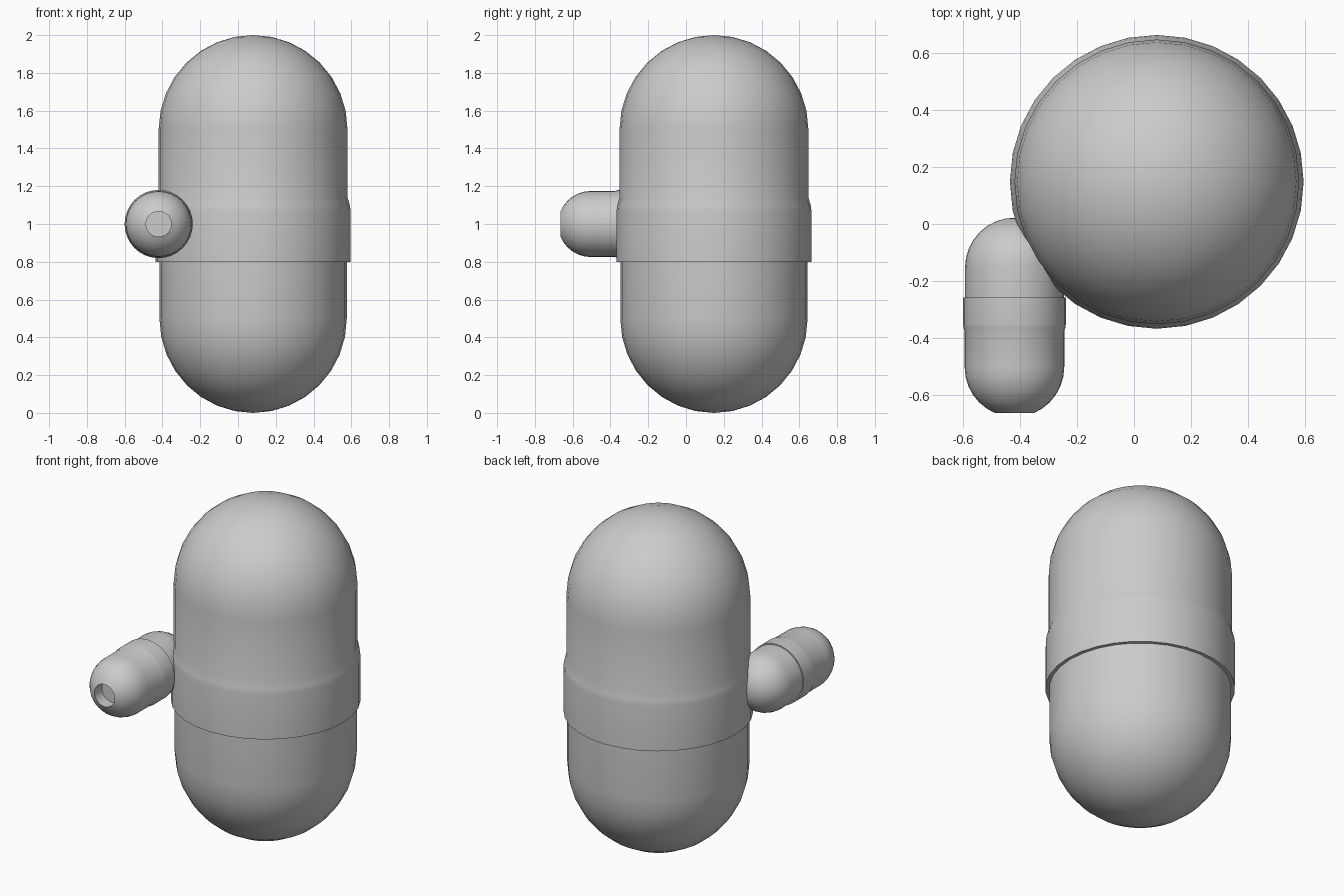
import bpy, bmesh, math

if "Cube" in bpy.data.objects:
    bpy.data.objects.remove(bpy.data.objects["Cube"])

SEGMENTS = 32
RINGS = 8


def arc(radius, centre, start, end, steps):
    """Profile points (r, z) on a circle; angles in degrees up from the equator."""
    pts = []
    for i in range(steps + 1):
        a = math.radians(start + (end - start) * i / steps)
        pts.append((max(0.0, radius * math.cos(a)), centre + radius * math.sin(a)))
    return pts


def capsule_profile(hole_depth=0.0):
    # rounded bottom half, raised collar, rounded top half
    low = arc(0.496, 0, -90, 0, RINGS)
    low = [(r, -0.5 + z * 0.5 / 0.496) for r, z in low]
    collar = [(0.496, -0.2), (0.516, -0.2), (0.516, 0.07), (0.512, 0.10), (0.5, 0.14)]
    if not hole_depth:
        return low + collar + arc(0.5, 0.5, 0, 90, RINGS)
    # top cut open at the second ring from the pole, with a round recess
    top = arc(0.5, 0.5, 0, 67.5, RINGS - 2)
    r, z = top[-1]
    return low + collar + top + [(r, z - hole_depth), (0.0, z - hole_depth)]


def lathe(name, profile, location, scale=1.0, tilt=0.0):
    bm = bmesh.new()
    verts = [bm.verts.new((r, 0, z)) for r, z in profile]
    edges = [bm.edges.new(pair) for pair in zip(verts, verts[1:])]
    bmesh.ops.spin(bm, geom=verts + edges, cent=(0, 0, 0), axis=(0, 0, 1),
                   angle=2 * math.pi, steps=SEGMENTS)
    bmesh.ops.remove_doubles(bm, verts=bm.verts, dist=0.0005)
    bmesh.ops.recalc_face_normals(bm, faces=bm.faces)
    mesh = bpy.data.meshes.new(name)
    bm.to_mesh(mesh)
    bm.free()
    obj = bpy.data.objects.new(name, mesh)
    bpy.context.collection.objects.link(obj)
    obj.location = location
    obj.scale = (scale,) * 3
    obj.rotation_euler.x = tilt
    bpy.ops.object.select_all(action='DESELECT')
    obj.select_set(True)
    bpy.context.view_layer.objects.active = obj
    bpy.ops.object.shade_smooth_by_angle(angle=math.radians(30))
    return obj


# large upright capsule body
lathe("capsule_body", capsule_profile(), (0.08, 0.148, 1.0))

# small forward-pointing capsule arm with an open muzzle
lathe("capsule_arm", capsule_profile(hole_depth=0.2), (-0.42, -0.328, 1.0),
      scale=0.35, tilt=math.pi / 2)
